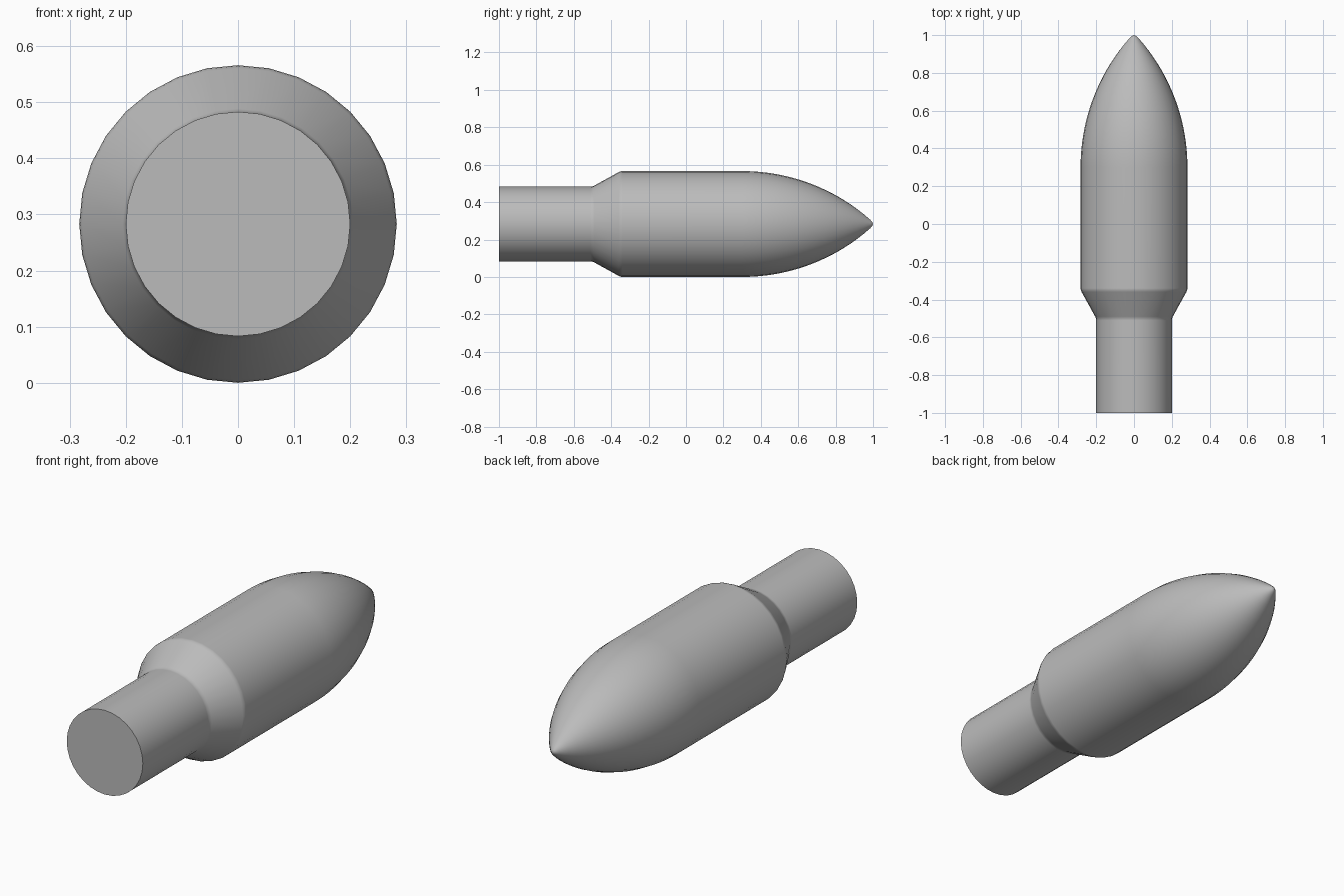
import bpy, bmesh, math

cube = bpy.data.objects.get("Cube")
if cube:
    bpy.data.objects.remove(cube)

SIDES = 32
BODY_R, NECK_R = 0.283, 0.2
NOSE_START, NOSE_LEN, NOSE_STEPS = 0.3, 0.71, 20

mat = bpy.data.materials.new("plain grey")
mat.use_nodes = True
grey = (0.5, 0.5, 0.5, 1)
mat.diffuse_color = grey
mat.node_tree.nodes["Principled BSDF"].inputs["Base Color"].default_value = grey


def ogive_radius(d):
    """Radius of the curved nose at distance d from its base."""
    rho = (BODY_R ** 2 + NOSE_LEN ** 2) / (2 * BODY_R)
    return math.sqrt(rho ** 2 - d ** 2) - (rho - BODY_R)


# Profile along y: neck, eased shoulder, body, curved nose, rounded tip
profile = [(-1, NECK_R), (-0.51, NECK_R), (-0.5, 0.2015), (-0.49, 0.2055),
           (-0.36, 0.2775), (-0.35, 0.2815), (-0.34, BODY_R)]
nose_run = 0.985 - NOSE_START
for i in range(NOSE_STEPS + 1):
    d = nose_run * i / NOSE_STEPS
    profile.append((NOSE_START + d, ogive_radius(d)))
profile.append((0.995, 0.012))

# Revolve the profile around the y axis
bm = bmesh.new()
rings = []
for y, r in profile:
    angles = [2 * math.pi * k / SIDES for k in range(SIDES)]
    rings.append([bm.verts.new((r * math.sin(a), y, BODY_R + r * math.cos(a)))
                  for a in angles])
for a, b in zip(rings, rings[1:]):
    for k in range(SIDES):
        n = (k + 1) % SIDES
        bm.faces.new((a[k], a[n], b[n], b[k]))

# Flat rear cap and pointed tip
bm.faces.new(rings[0])
tip = bm.verts.new((0, 1, BODY_R))
for k in range(SIDES):
    bm.faces.new((rings[-1][k], rings[-1][(k + 1) % SIDES], tip))
bmesh.ops.recalc_face_normals(bm, faces=bm.faces)

mesh = bpy.data.meshes.new("pointed_body")
bm.to_mesh(mesh)
bm.free()
mesh.materials.append(mat)
body = bpy.data.objects.new("pointed_body", mesh)
bpy.context.collection.objects.link(body)

# Smooth shading with a sharp rear rim
bpy.ops.object.select_all(action="DESELECT")
body.select_set(True)
bpy.context.view_layer.objects.active = body
bpy.ops.object.shade_smooth_by_angle(angle=math.radians(40))
weighted = body.modifiers.new("even_shading", "WEIGHTED_NORMAL")
weighted.keep_sharp = True
